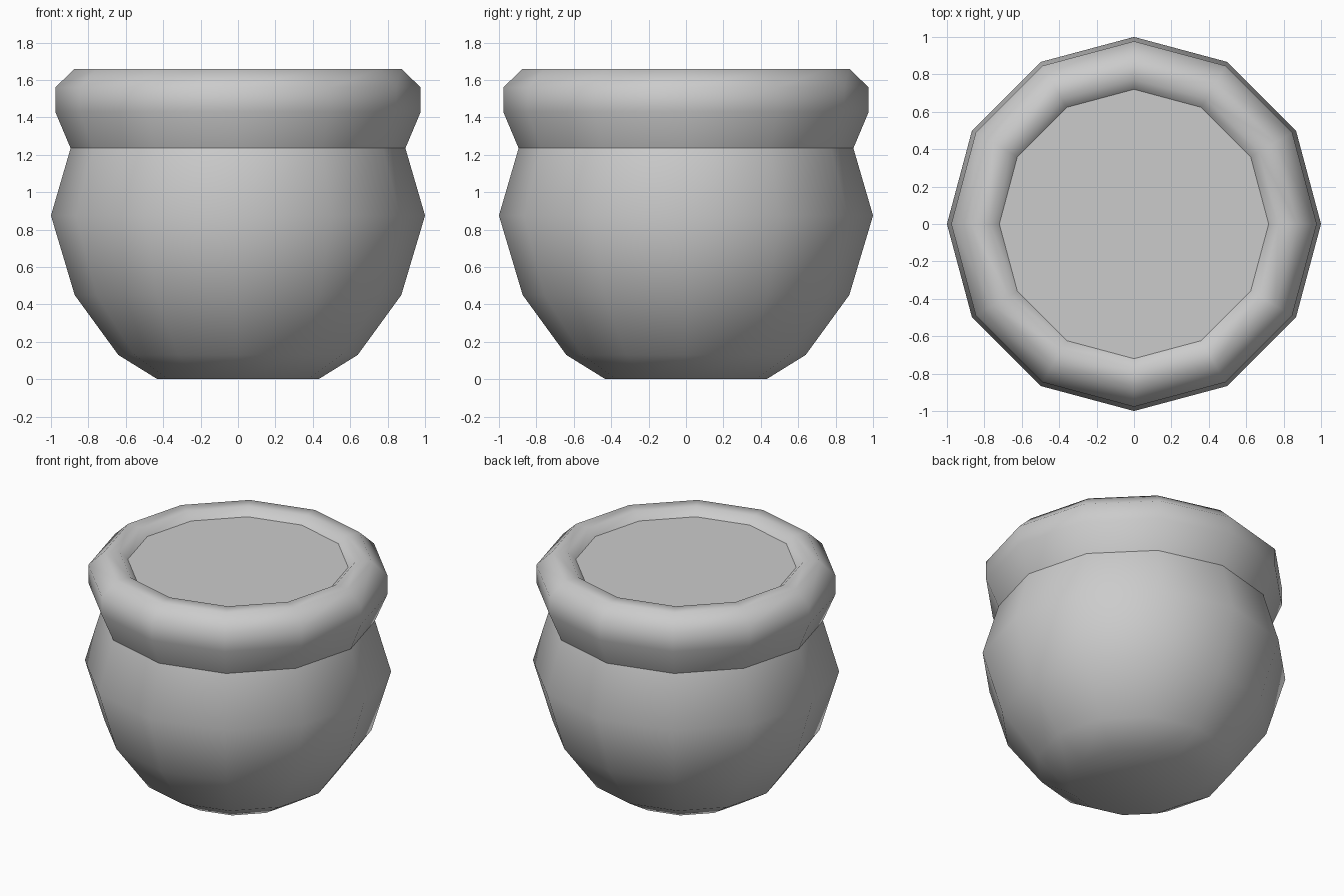
import bpy, bmesh
from math import cos, sin, tau

if "Cube" in bpy.data.objects:
    bpy.data.objects.remove(bpy.data.objects["Cube"])

SIDES = 12


def lathe(name, profile, cap_start=False, cap_end=False, smooth=True):
    """Revolve (radius, z) points, listed upward on the outside, around z."""
    bm = bmesh.new()
    rings = [[bm.verts.new((r * cos(tau * i / SIDES), r * sin(tau * i / SIDES), z))
              for i in range(SIDES)] for r, z in profile]
    for low, high in zip(rings, rings[1:]):
        for i in range(SIDES):
            j = (i + 1) % SIDES
            bm.faces.new((low[i], low[j], high[j], high[i]))
    if cap_start:
        bm.faces.new(rings[0][::-1])
    if cap_end:
        bm.faces.new(rings[-1])
    for f in bm.faces:
        f.smooth = smooth
    mesh = bpy.data.meshes.new(name)
    bm.to_mesh(mesh)
    bm.free()
    obj = bpy.data.objects.new(name, mesh)
    bpy.context.collection.objects.link(obj)
    return obj


# Rounded belly with a small flat foot
lathe("pot_body", [(0.43, 0.0), (0.64, 0.13), (0.873, 0.45),
                   (1.0, 0.875), (0.895, 1.235)], cap_start=True)

# Flared lip; separate from the body so the neck crease stays hard
lathe("pot_rim", [(0.895, 1.235), (0.977, 1.43), (0.977, 1.56),
                  (0.873, 1.66), (0.772, 1.66), (0.72, 1.61)])

# Flat surface of the contents just below the lip
lathe("pot_contents", [(0.72, 1.61)], cap_end=True, smooth=False)
